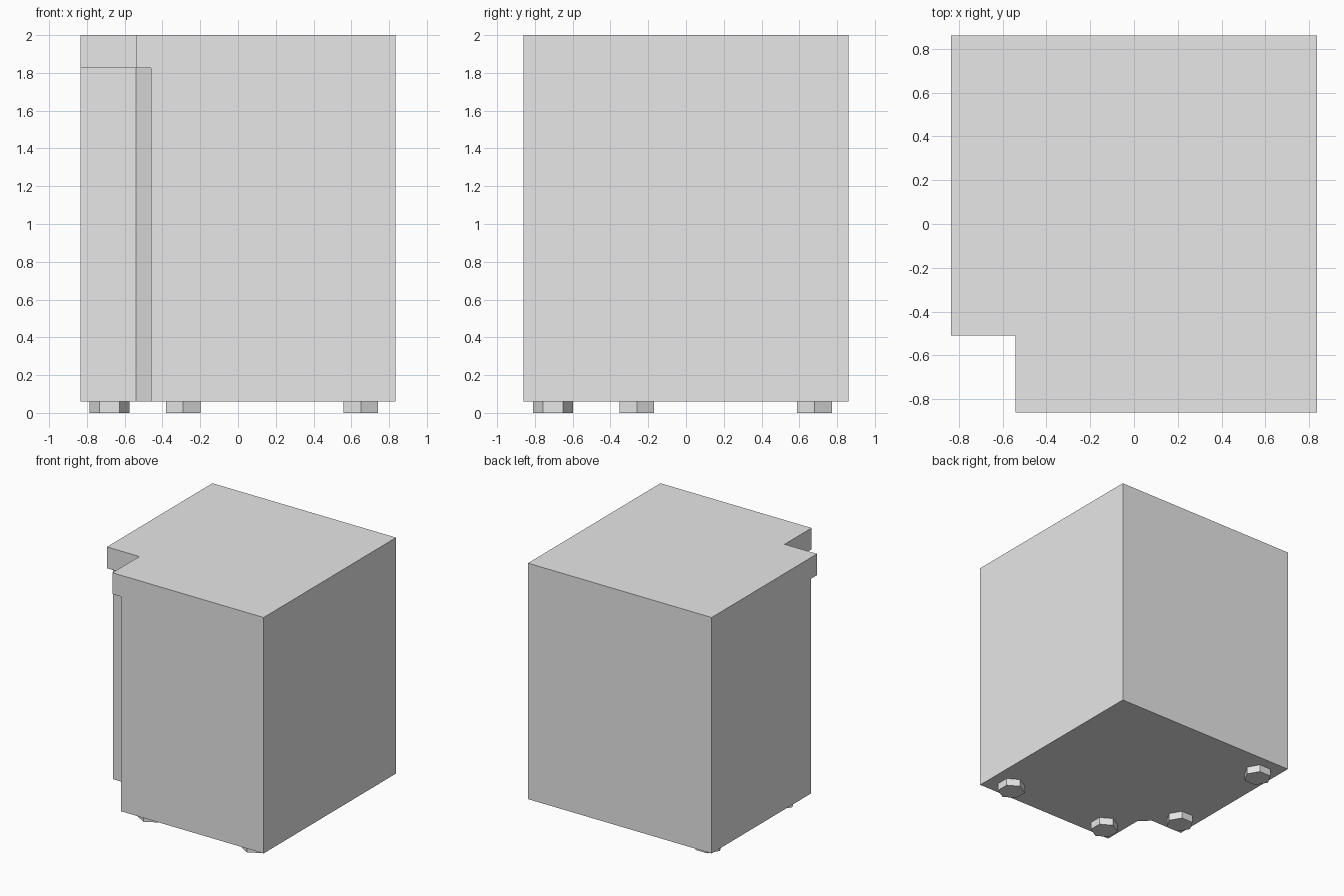
import bpy
import bmesh
from math import pi

cube = bpy.data.objects.get("Cube")
if cube:
    bpy.data.objects.remove(cube, do_unlink=True)

# One plain grey for everything
grey = bpy.data.materials.new("light_grey")
grey.use_nodes = True
colour = (0.8, 0.8, 0.8, 1)
grey.diffuse_color = colour
grey.node_tree.nodes["Principled BSDF"].inputs["Base Color"].default_value = colour


def prism(name, outline, bottom, top):
    """Extrude a counter-clockwise outline from bottom to top."""
    bm = bmesh.new()
    base = bm.faces.new([bm.verts.new((x, y, bottom)) for x, y in outline])
    result = bmesh.ops.extrude_face_region(bm, geom=[base], use_keep_orig=True)
    raised = [v for v in result["geom"] if isinstance(v, bmesh.types.BMVert)]
    bmesh.ops.translate(bm, verts=raised, vec=(0, 0, top - bottom))
    bmesh.ops.recalc_face_normals(bm, faces=bm.faces)
    mesh = bpy.data.meshes.new(name)
    bm.to_mesh(mesh)
    bm.free()
    mesh.materials.append(grey)
    obj = bpy.data.objects.new(name, mesh)
    bpy.context.collection.objects.link(obj)
    return obj


W, D = 0.835, 0.86             # half width and half depth
FLOOR, LEDGE, TOP = 0.06, 1.825, 2.0
outer = [(W, -D), (W, D), (-W, D)]

# Cabinet body with a chamfered corner recess, joined to the overhanging top
body = prism("cabinet_body", outer + [(-W, -0.43), (-0.54, -0.43), (-0.46, -0.51), (-0.46, -D)],
             FLOOR, LEDGE + 0.05)
cap = prism("overhanging_top", outer + [(-W, -0.51), (-0.54, -0.51), (-0.54, -D)],
            LEDGE, TOP)

# Fuse both into one clean solid
union = body.modifiers.new("join_top", "BOOLEAN")
union.operation = "UNION"
union.solver = "EXACT"
union.object = cap
bpy.context.view_layer.objects.active = body
bpy.ops.object.modifier_apply(modifier=union.name)
bpy.data.objects.remove(cap, do_unlink=True)

# Hexagonal feet: front pair points forward, right pair points sideways
feet = [("front_left_foot", 0.65, -0.705, 0), ("front_right_foot", -0.29, -0.705, 0),
        ("right_front_foot", -0.68, -0.26, pi / 2), ("right_back_foot", -0.68, 0.68, pi / 2)]
for name, x, y, turn in feet:
    bpy.ops.mesh.primitive_cylinder_add(vertices=6, radius=0.106, depth=FLOOR,
                                        location=(x, y, FLOOR / 2), rotation=(0, 0, turn))
    foot = bpy.context.object
    foot.name = name
    foot.data.materials.append(grey)
